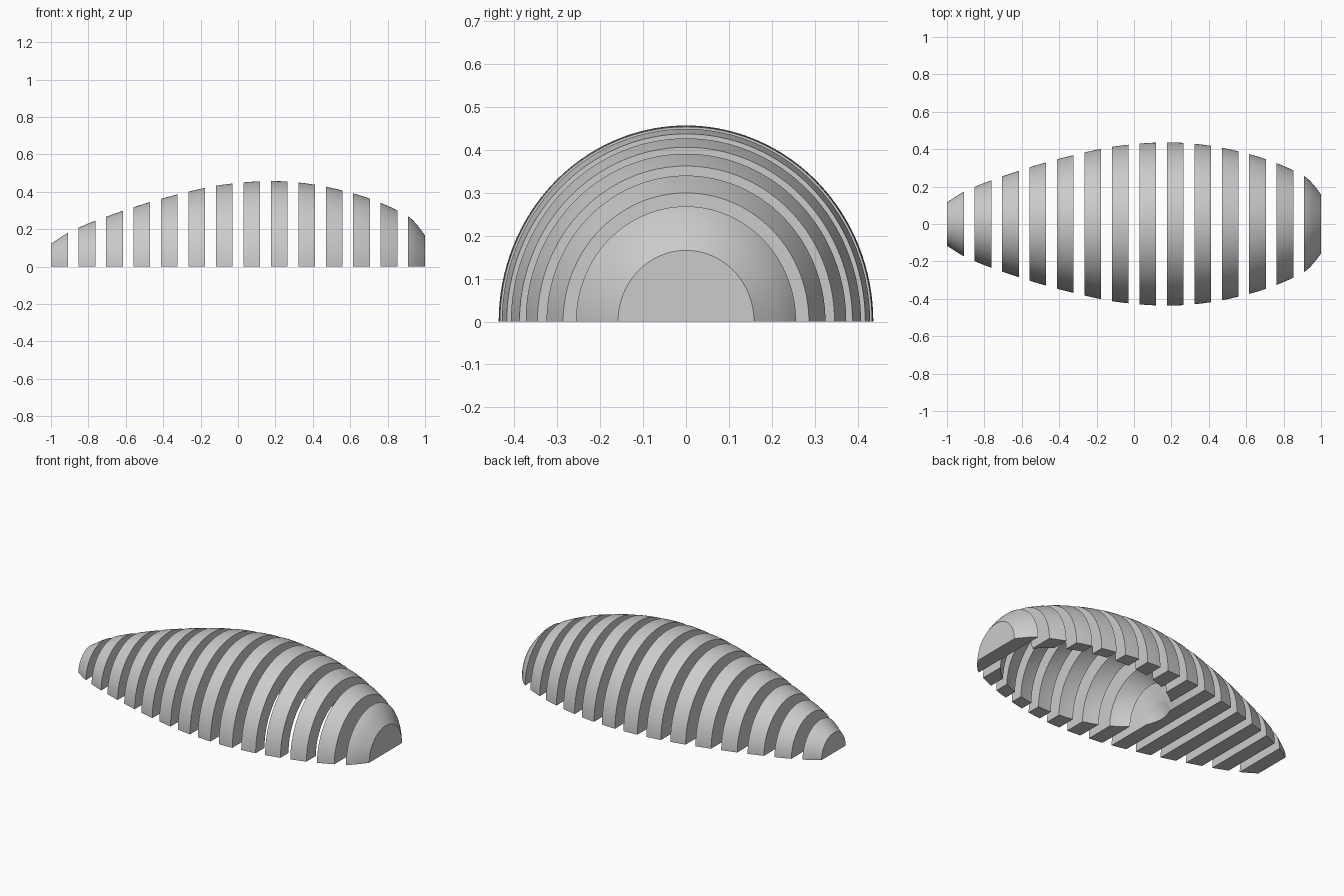
import bpy
import bmesh
import math
from mathutils import Matrix

cube = bpy.data.objects.get("Cube")
if cube:
    bpy.data.objects.remove(cube, do_unlink=True)

# Single light grey material
grey = bpy.data.materials.new("light_grey")
grey.use_nodes = True
colour = (0.6, 0.6, 0.6, 1)
grey.diffuse_color = colour
for node in grey.node_tree.nodes:
    if node.type == 'BSDF_PRINCIPLED':
        node.inputs["Base Color"].default_value = colour

# Height of the long shell along x; the half width is a little less
PROFILE = [(-1, .122), (-.91, .18), (-.765, .244), (-.47, .345), (-.18, .42),
           (0, .447), (.2, .457), (.41, .438), (.617, .391), (.764, .34),
           (.911, .268), (.96, .22), (1, .166)]
WIDTH = 0.955
COUNT, THICK, STATIONS, ARC = 14, 0.09, 5, 64


def slope(i):
    a, b = PROFILE[max(i - 1, 0)], PROFILE[min(i + 1, len(PROFILE) - 1)]
    return (b[1] - a[1]) / (b[0] - a[0])


def height(x):
    """Smooth interpolation through the profile points."""
    i = 0
    while i < len(PROFILE) - 2 and x > PROFILE[i + 1][0]:
        i += 1
    (x0, h0), (x1, h1) = PROFILE[i], PROFILE[i + 1]
    d = x1 - x0
    t = (x - x0) / d
    s = 1 - t
    return (h0 * (1 + 2 * t) * s * s + slope(i) * d * t * s * s
            + h1 * t * t * (3 - 2 * t) - slope(i + 1) * d * t * t * s)


def add_object(name, bm):
    bmesh.ops.recalc_face_normals(bm, faces=bm.faces)
    mesh = bpy.data.meshes.new(name)
    bm.to_mesh(mesh)
    bm.free()
    mesh.materials.append(grey)
    mesh.shade_smooth()
    obj = bpy.data.objects.new(name, mesh)
    bpy.context.collection.objects.link(obj)
    return obj


def make_rib(name, start):
    """One upright half-round slice of the shell."""
    bm = bmesh.new()
    rings = []
    for s in range(STATIONS):
        x = start + THICK * s / (STATIONS - 1)
        h = height(x)
        angles = [math.pi * k / ARC for k in range(ARC + 1)]
        rings.append([bm.verts.new((x, WIDTH * h * math.cos(a), h * math.sin(a)))
                      for a in angles])
    for a, b in zip(rings, rings[1:]):
        for k in range(ARC):
            bm.faces.new((a[k], a[k + 1], b[k + 1], b[k]))
    bm.faces.new(rings[0])
    bm.faces.new(rings[-1])
    bm.faces.new([r[0] for r in rings] + [r[-1] for r in reversed(rings)])
    return add_object(name, bm)


# Egg-shaped hollow under the wide end
CENTRE, HALF = 0.35, 0.55
bm = bmesh.new()
bmesh.ops.create_uvsphere(bm, u_segments=64, v_segments=48, radius=1)
bmesh.ops.transform(bm, verts=bm.verts, matrix=Matrix.Translation((CENTRE, 0, 0.001))
                    @ Matrix.Diagonal((HALF, 0.335, 0.35, 1))
                    @ Matrix.Rotation(math.pi / 2, 4, 'Y'))
hollow = add_object("hollow_cutter", bm)
hollow.hide_render = True

# Evenly spaced ribs, with the hollow cut from those it reaches
step = (2 - THICK) / (COUNT - 1)
for n in range(COUNT):
    start = -1 + n * step
    rib = make_rib(f"rib_{n + 1}", start)
    bpy.ops.object.select_all(action='DESELECT')
    bpy.context.view_layer.objects.active = rib
    rib.select_set(True)
    if start + THICK > CENTRE - HALF and start < CENTRE + HALF:
        cut = rib.modifiers.new("hollow", 'BOOLEAN')
        cut.operation = 'DIFFERENCE'
        cut.solver = 'EXACT'
        cut.object = hollow
        bpy.ops.object.modifier_apply(modifier=cut.name)
    bpy.ops.object.shade_smooth_by_angle(angle=math.radians(35))

bpy.data.objects.remove(hollow, do_unlink=True)
